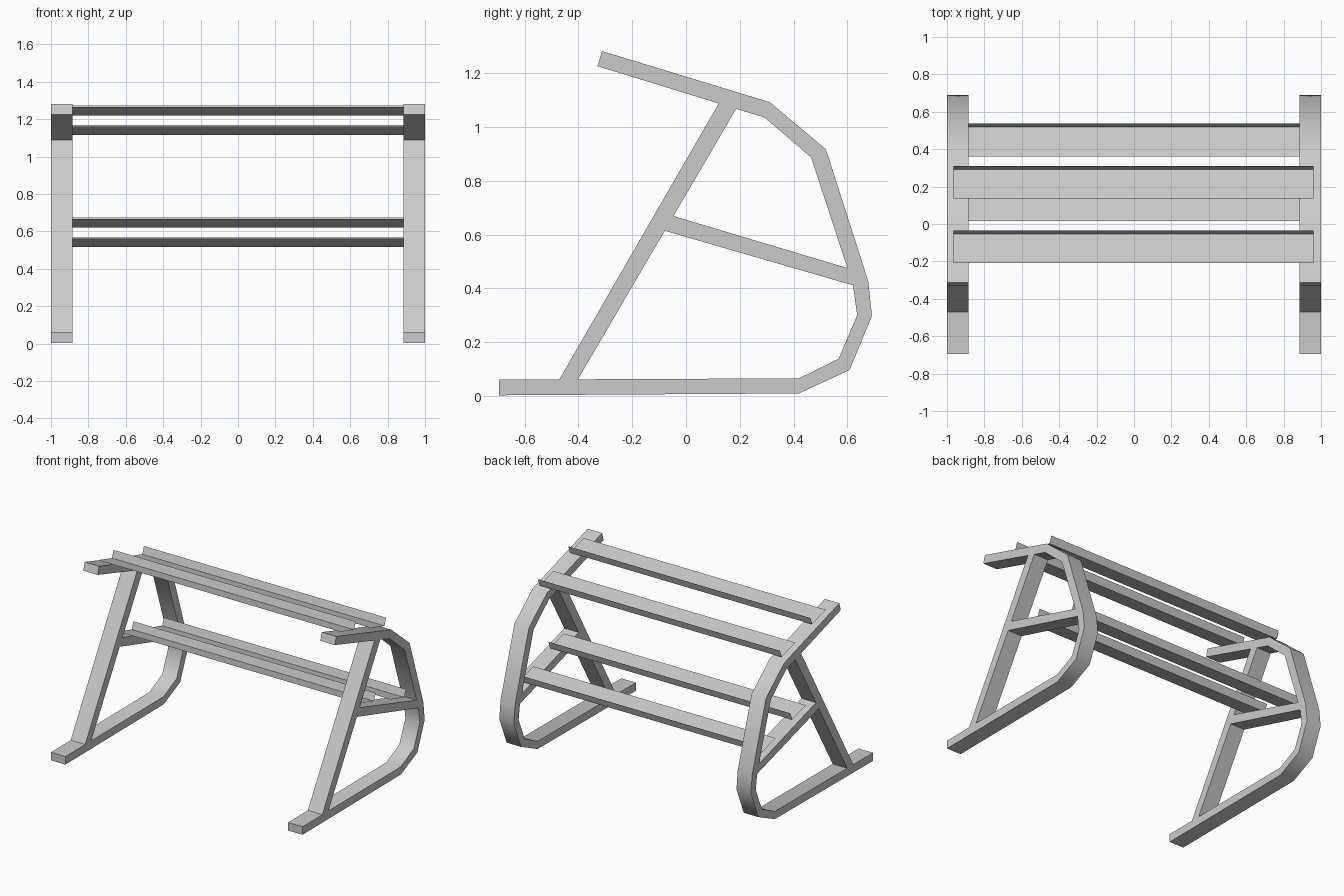
import bpy, bmesh, math

if "Cube" in bpy.data.objects:
    bpy.data.objects.remove(bpy.data.objects["Cube"])

X_IN, X_OUT = 0.885, 1.0


def make_object(name, bm):
    bm.normal_update()
    mesh = bpy.data.meshes.new(name)
    bm.to_mesh(mesh)
    bm.free()
    ob = bpy.data.objects.new(name, mesh)
    bpy.context.collection.objects.link(ob)
    return ob


def side_part(name, profile):
    """Extrude a (y, z) outline across one side frame and mirror it."""
    bm = bmesh.new()
    face = bm.faces.new([bm.verts.new((X_IN, y, z)) for y, z in profile])
    ext = bmesh.ops.extrude_face_region(bm, geom=[face], use_keep_orig=True)
    verts = [v for v in ext["geom"] if isinstance(v, bmesh.types.BMVert)]
    bmesh.ops.translate(bm, verts=verts, vec=(X_OUT - X_IN, 0, 0))
    bmesh.ops.recalc_face_normals(bm, faces=bm.faces)
    ob = make_object(name, bm)
    ob.modifiers.new("Mirror", "MIRROR").use_axis[0] = True
    return ob


def angle_slat(name, y, z):
    """Thin sheet angle: sloping plate with an upright lip on its back edge."""
    profile = [(y, z), (y + 0.156, z - 0.045), (y + 0.174, z + 0.007)]
    bm = bmesh.new()
    left = [bm.verts.new((-0.965, *p)) for p in profile]
    right = [bm.verts.new((0.96, *p)) for p in profile]
    for i in range(2):
        bm.faces.new((left[i], right[i], right[i + 1], left[i + 1]))
    return make_object(name, bm)


# bent side frame: floor runner, curved back and sloping top arm
outer = [(-0.695, 0.003), (0.42, 0.01), (0.608, 0.097), (0.691, 0.298),
         (0.677, 0.428), (0.52, 0.917), (0.312, 1.092), (-0.312, 1.282)]
inner = [(-0.329, 1.226), (0.292, 1.035), (0.465, 0.887), (0.621, 0.41),
         (0.636, 0.301), (0.567, 0.139), (0.42, 0.066), (-0.695, 0.061)]
frame = side_part("side_frame", outer + inner)
bpy.context.view_layer.objects.active = frame
frame.select_set(True)
bpy.ops.object.shade_smooth_by_angle(angle=math.radians(46))

# leaning front leg
side_part("leaning_leg", [(-0.472, 0.06), (-0.403, 0.06), (0.188, 1.07), (0.123, 1.09)])

# lower arm between the leg and the curved back
side_part("lower_arm", [(-0.088, 0.617), (0.623, 0.411), (0.602, 0.475), (-0.053, 0.671)])

# four angle slats, two per level
angle_slat("upper_front_slat", -0.209, 1.265)
angle_slat("upper_back_slat", 0.136, 1.161)
angle_slat("lower_front_slat", 0.017, 0.666)
angle_slat("lower_back_slat", 0.362, 0.561)
